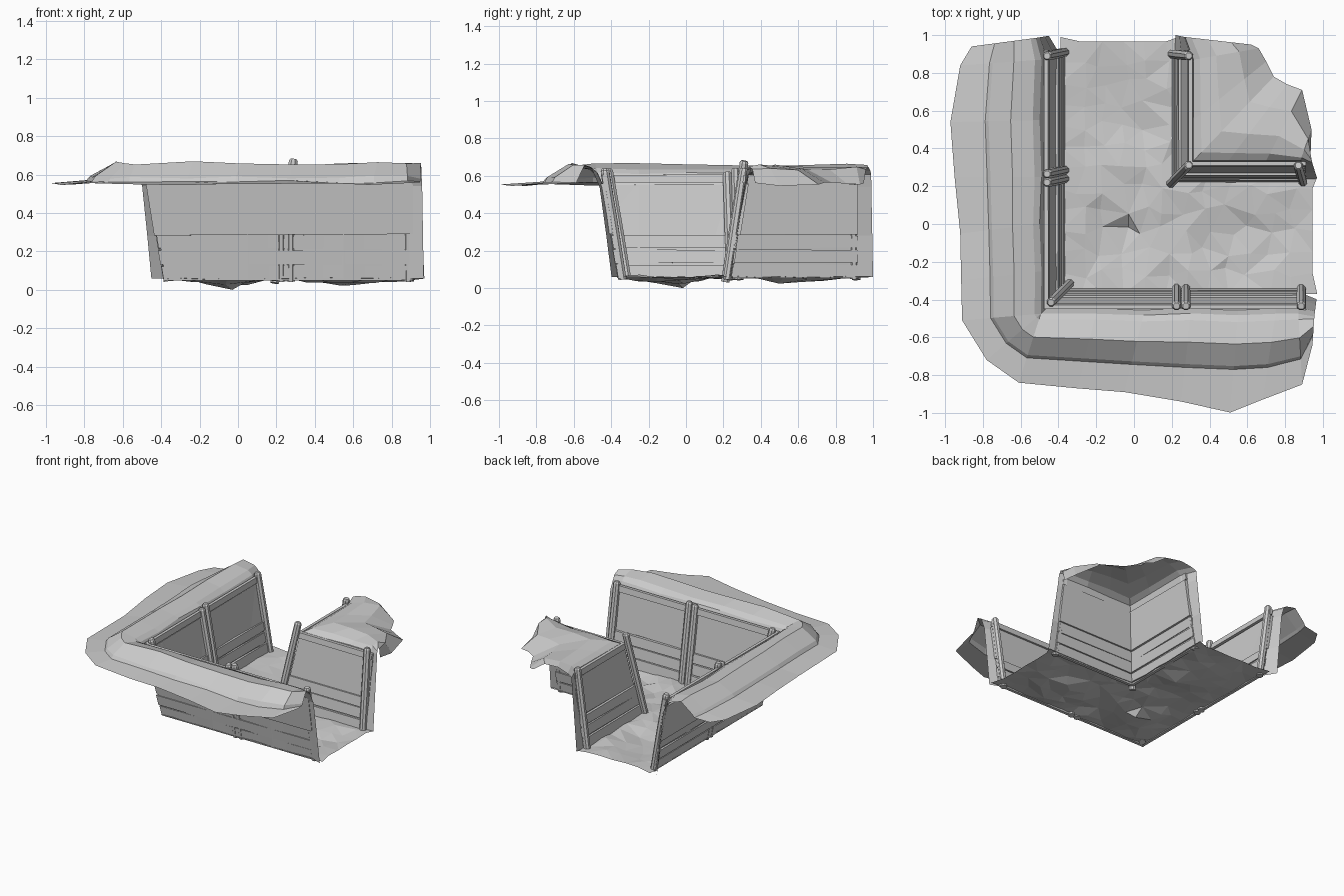
import bpy, bmesh, math, random
from mathutils import Vector

if "Cube" in bpy.data.objects:
    bpy.data.objects.remove(bpy.data.objects["Cube"])

random.seed(4)


def make(name, verts, faces):
    me = bpy.data.meshes.new(name)
    bm = bmesh.new()
    vs = [bm.verts.new(v) for v in verts]
    for f in faces:
        bm.faces.new([vs[i] for i in f])
    bmesh.ops.remove_doubles(bm, verts=bm.verts[:], dist=0.0005)
    bmesh.ops.recalc_face_normals(bm, faces=bm.faces[:])
    bm.to_mesh(me)
    bm.free()
    ob = bpy.data.objects.new(name, me)
    bpy.context.collection.objects.link(ob)


def j(a):
    return random.uniform(-a, a)


def bank(name, stations, profile, width=9):
    """Earth sheet: wall (t<=0, inward) plus berm (t>0, towards the outer edge)."""
    verts, faces, cache = [], [], {}
    n = len(profile)
    for bx, by, ox, oy, ix, iy in stations:
        length = math.hypot(ox - bx, oy - by)
        for t, z in profile:
            if t <= 0:
                x, y = bx - ix * t, by - iy * t
            else:
                k = t if t == 1 else t * min(1, width / length)
                x, y = bx + (ox - bx) * k, by + (oy - by) * k
            key = (round(x, 4), round(y, 4), z)
            if key not in cache:
                cache[key] = j(0.009) if t >= 0 else 0
            verts.append((x, y, z + cache[key]))
    for s in range(len(stations) - 1):
        for k in range(n - 1):
            a = s * n + k
            faces.append((a, a + 1, a + n + 1, a + n))
    make(name, verts, faces)


# outer earth bank: base xy, outer edge xy, inward direction (ends flare outwards)
bank("outer_bank", [
    (-0.52, 0.985, -0.86, 0.94, 0.6, 0.1), (-0.49, 0.87, -0.92, 0.84, 1, 0),
    (-0.50, 0.55, -0.972, 0.54, 1, 0), (-0.49, 0.25, -0.95, 0.25, 1, 0),
    (-0.50, 0.0, -0.92, -0.05, 1, 0), (-0.49, -0.25, -0.915, -0.3, 1, 0),
    (-0.493, -0.475, -0.91, -0.51, 1, 1), (-0.493, -0.475, -0.78, -0.72, 1, 1),
    (-0.493, -0.475, -0.61, -0.84, 1, 1), (-0.2, -0.475, -0.3, -0.87, 0, 1),
    (0.05, -0.483, -0.05, -0.89, 0, 1), (0.3, -0.473, 0.25, -0.94, 0, 1),
    (0.55, -0.483, 0.51, -0.998, 0, 1), (0.75, -0.475, 0.68, -0.93, 0, 1),
    (0.87, -0.475, 0.89, -0.85, 0, 1), (0.955, -0.49, 0.945, -0.64, 0.1, 0.8)],
    [(-0.115, 0.06), (-0.08, 0.28), (-0.035, 0.54), (0, 0.61), (0.08, 0.64),
     (0.34, 0.66), (0.6, 0.585), (0.64, 0.565), (1, 0.55)], 0.45)

# inner corner bank
bank("inner_bank", [
    (0.27, 0.99, 0.62, 0.95, -0.5, 0.1), (0.315, 0.87, 0.66, 0.93, -1, 0),
    (0.315, 0.55, 0.70, 0.86, -1, 0), (0.315, 0.335, 0.74, 0.78, -1, -1),
    (0.5, 0.335, 0.81, 0.74, 0, -1), (0.7, 0.335, 0.89, 0.71, 0, -1),
    (0.88, 0.335, 0.94, 0.5, 0, -1), (0.945, 0.32, 0.935, 0.37, 0.25, -0.8)],
    [(-0.1, 0.06), (-0.06, 0.28), (-0.01, 0.54), (0, 0.61), (0.1, 0.635),
     (0.35, 0.655), (0.7, 0.64), (1, 0.555)])

# uneven trench floor with a few dips along its middle
NX = 12
us = [-0.39 + i * 1.335 / NX for i in range(NX + 1)]
bm = bmesh.new()
grid = {}
for a, x in enumerate(us):
    for b, y in enumerate(us):
        y += 0.02
        if a > 6 and b > 6:
            continue
        x2 = min(x, 0.235) if a == 6 and b >= 6 else x
        y2 = min(y, 0.25) if b == 6 and a >= 6 else y
        rim = a in (0, NX) or b in (0, NX) or (a >= 6 and b >= 6)
        z = 0.06 + j(0.005)
        if not rim:
            for px, py in ((-0.07, 0.58), (0.55, -0.08), (-0.07, -0.08)):
                z -= 0.04 * math.exp(-((x - px) ** 2 + (y - py) ** 2) / 0.03)
            z += j(0.012)
        q = 0 if rim else 0.03
        # trench mouths curl outwards next to the walls
        if a == NX and b in (0, 6):
            x2 += 0.025
        if b == NX and a in (0, 6):
            y2 += 0.025
        grid[a, b] = bm.verts.new((x2 + j(q), y2 + j(q), max(z, 0.01)))
min(grid.values(), key=lambda v: v.co.z).co.z = 0
for a in range(NX):
    for b in range(NX):
        c = [(a, b), (a + 1, b), (a + 1, b + 1), (a, b + 1)]
        if all(k in grid for k in c):
            bm.faces.new([grid[k] for k in c])
bmesh.ops.triangulate(bm, faces=bm.faces[:])
me = bpy.data.meshes.new("trench_floor")
bm.to_mesh(me)
bm.free()
bpy.context.collection.objects.link(bpy.data.objects.new("trench_floor", me))

LEAN = 0.16


def boards(name, a, na, b, nb):
    """Leaning wall of boards between a and b; na, nb point away from the trench."""
    rows = [(0.05, 0.125, 0), (0.133, 0.205, 0.004), (0.214, 0.283, 0),
            (0.287, 0.555, 0.012), (0.563, 0.605, 0)]
    verts, faces = [], []
    for z0, z1, back in rows:
        o = len(verts)
        for p, n in ((a, na), (b, nb)):
            e0, e1 = z0 + j(0.004), z1 + j(0.004)
            for z, d in ((e0, back), (e1, back), (e1, back + 0.022), (e0, back + 0.022)):
                s = LEAN * (z - 0.05) + d
                verts.append((p[0] + n[0] * s, p[1] + n[1] * s, z))
        faces += [tuple(o + i for i in f) for f in (
            (0, 1, 2, 3), (7, 6, 5, 4), (0, 4, 5, 1), (1, 5, 6, 2), (2, 6, 7, 3), (3, 7, 4, 0))]
    make(name, verts, faces)


boards("left_boards", (-0.365, 0.92), (-1, 0), (-0.365, -0.34), (-1, -1))
boards("front_boards", (-0.365, -0.34), (-1, -1), (0.91, -0.34), (0, -1))
boards("inner_side_boards", (0.20, 0.92), (1, 0), (0.20, 0.22), (1, 1))
boards("inner_end_boards", (0.20, 0.22), (1, 1), (0.91, 0.22), (0, 1))


def post(name, p, q, r=0.025):
    """Round timber with a chamfered top."""
    p, q = Vector(p), Vector(q)
    ax = (q - p).normalized()
    rot = Vector((0, 0, 1)).rotation_difference(ax)
    rings = [(p, r * 0.95), (p.lerp(q, 0.5), r * 1.05), (q - ax * 0.012, r), (q, r * 0.7)]
    S = 8
    verts, faces = [], []
    for c, rad in rings:
        for i in range(S):
            t = 2 * math.pi * (i + 0.5) / S
            verts.append(c + rot @ Vector((rad * math.cos(t), rad * math.sin(t), 0)))
    for k in range(len(rings) - 1):
        for i in range(S):
            m = (i + 1) % S
            faces.append((k * S + i, k * S + m, k * S + S + m, k * S + S + i))
    faces.append(tuple(range(S))[::-1])
    faces.append(tuple(range(3 * S, 4 * S)))
    make(name, verts, faces)


# posts
for i, (y, zt) in enumerate(((0.9, 0.64), (0.275, 0.64), (0.23, 0.62))):
    post(f"left_post_{i}", (-0.365, y + 0.01, 0.045), (-0.46, y - 0.01, zt))
for i, (x, zt) in enumerate(((0.225, 0.63), (0.275, 0.64), (0.885, 0.63))):
    post(f"front_post_{i}", (x, -0.34, 0.045), (x, -0.435, zt))
post("outer_corner_post", (-0.34, -0.315, 0.05), (-0.44, -0.415, 0.635))
post("inner_corner_post", (0.19, 0.21, 0.035), (0.29, 0.312, 0.68))
post("inner_side_post", (0.20, 0.9, 0.05), (0.29, 0.89, 0.64))
post("inner_end_post", (0.895, 0.22, 0.045), (0.87, 0.31, 0.64))
